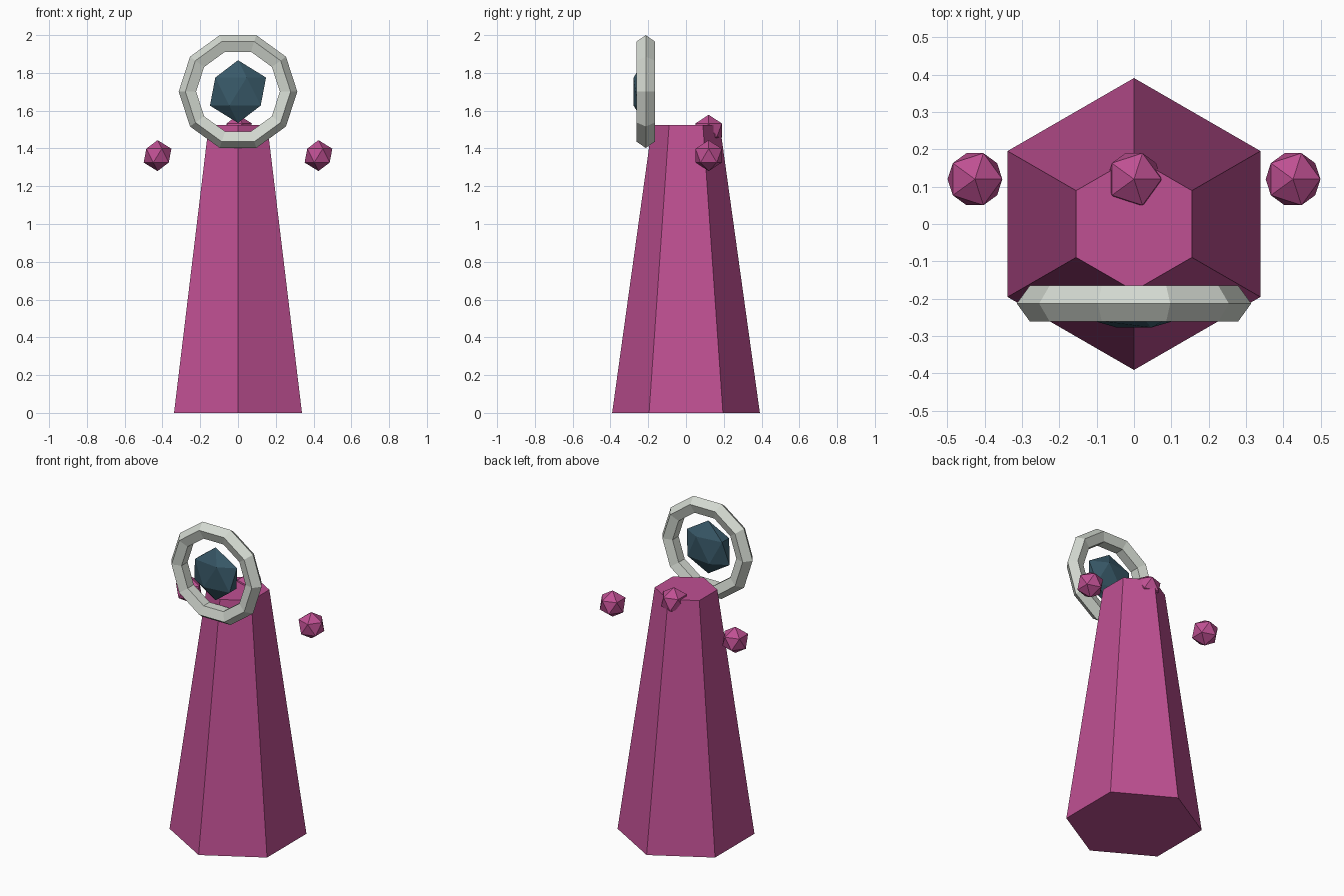
import bpy
from math import pi

if "Cube" in bpy.data.objects:
    bpy.data.objects.remove(bpy.data.objects["Cube"])


def material(name, rgb):
    m = bpy.data.materials.new(name)
    m.diffuse_color = (*rgb, 1)
    m.use_nodes = True
    m.node_tree.nodes["Principled BSDF"].inputs["Base Color"].default_value = m.diffuse_color
    return m


def finish(name, mat):
    ob = bpy.context.object
    ob.name = name
    ob.data.materials.append(mat)
    return ob


def gem(name, loc, radius, mat, depth=1.0):
    bpy.ops.mesh.primitive_ico_sphere_add(subdivisions=1, radius=radius, location=loc)
    ob = finish(name, mat)
    ob.scale.y = depth
    return ob


pink = material("magenta", (0.52, 0.08, 0.29))
pale = material("pale_grey", (0.66, 0.70, 0.64))
dark = material("dark_teal", (0.04, 0.10, 0.14))

# Tapered six-sided body
bpy.ops.mesh.primitive_cone_add(vertices=6, radius1=0.391, radius2=0.179,
                                depth=1.524, location=(0, 0, 0.762))
finish("body", pink)

# Upright ring at the front of the top
bpy.ops.mesh.primitive_torus_add(major_segments=10, minor_segments=5,
                                 major_radius=0.263, minor_radius=0.051,
                                 location=(0, -0.213, 1.701), rotation=(pi / 2, 0, 0))
finish("ring", pale)

# Flattened gem inside the ring
gem("ring_gem", (0, -0.221, 1.701), 0.166, dark, 0.4)

# Small gems: one either side, one on the top
for side, x in (("left", -0.426), ("right", 0.426)):
    gem(side + "_gem", (x, 0.12, 1.362), 0.082, pink)
gem("top_gem", (0, 0.12, 1.496), 0.082, pink)
